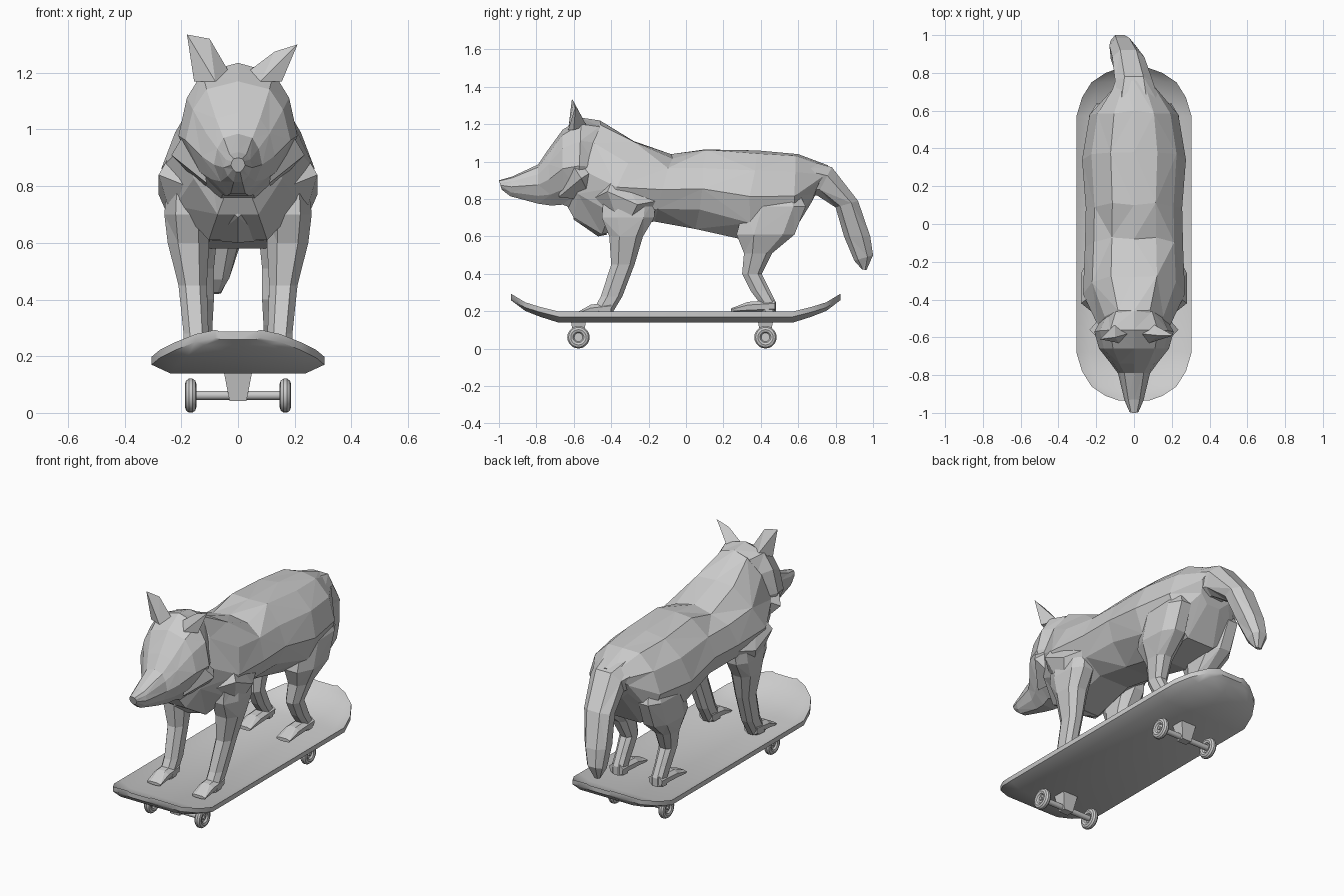
import bpy, bmesh, math, random
from mathutils import Vector, Matrix

random.seed(4)
if "Cube" in bpy.data.objects:
    bpy.data.objects.remove(bpy.data.objects["Cube"])

grey = bpy.data.materials.new("plain grey")
grey.use_nodes = True
grey.diffuse_color = (0.6, 0.6, 0.6, 1)
grey.node_tree.nodes["Principled BSDF"].inputs["Base Color"].default_value = (0.6, 0.6, 0.6, 1)


def finish(name, bm, smooth=False):
    bmesh.ops.recalc_face_normals(bm, faces=bm.faces)
    mesh = bpy.data.meshes.new(name)
    bm.to_mesh(mesh)
    bm.free()
    mesh.materials.append(grey)
    ob = bpy.data.objects.new(name, mesh)
    bpy.context.collection.objects.link(ob)
    if smooth:
        bpy.ops.object.select_all(action='DESELECT')
        ob.select_set(True)
        bpy.context.view_layer.objects.active = ob
        bpy.ops.object.shade_smooth_by_angle(angle=math.radians(35))
    return ob


def loft(name, rings, triangles=True, smooth=False):
    """Skin a list of closed point rings and cap both ends."""
    bm = bmesh.new()
    loops = [[bm.verts.new(p) for p in ring] for ring in rings]
    n = len(loops[0])
    for row, (a, b) in enumerate(zip(loops, loops[1:])):
        for i in range(n):
            j = (i + 1) % n
            quad = (a[i], a[j], b[j], b[i])
            if not triangles:
                bm.faces.new(quad)
            elif (i + row) % 2:
                bm.faces.new(quad[:3])
                bm.faces.new((quad[0], quad[2], quad[3]))
            else:
                bm.faces.new((quad[0], quad[1], quad[3]))
                bm.faces.new(quad[1:])
    bm.faces.new(loops[0])
    bm.faces.new(loops[-1])
    return finish(name, bm, smooth)


def hull(name, points):
    bm = bmesh.new()
    for p in points:
        bm.verts.new(p)
    bmesh.ops.convex_hull(bm, input=bm.verts)
    return finish(name, bm)


# Cross-sections: (sideways share, share of the way from first to second edge)
BODY = [(0, 0), (.45, .03), (.82, .22), (1, .5), (.82, .78), (.38, 1)]
HEAD = [(0, 0), (.6, .07), (.86, .25), (1, .52), (.72, .8), (.3, 1)]
LIMB = [(.5, 0), (1, .3), (.9, .8), (.4, 1)]


def ring(section, start, end, half_width, x=0, jitter=0):
    a, b = Vector((x, *start)), Vector((x, *end))
    right, left = [], []
    for u, t in section:
        p = a.lerp(b, t)
        if 0 < t < 1:
            p.y += random.uniform(-jitter, jitter)
            p.z += random.uniform(-jitter, jitter)
        right.append(p + Vector((u * half_width, 0, 0)))
        if u:
            left.append(p - Vector((u * half_width, 0, 0)))
    return right + left[::-1]


# Torso, from neck to rump
torso = [((-.62, 1.17), (-.64, .77), .12), ((-.46, 1.22), (-.60, .70), .19),
         ((-.28, 1.11), (-.45, .61), .27), ((-.08, 1.04), (-.17, .68), .26),
         ((.10, 1.065), (.05, .64), .255), ((.38, 1.06), (.32, .58), .275),
         ((.60, 1.04), (.56, .60), .235), ((.76, .98), (.67, .78), .115)]
loft("torso", [ring(BODY, *s, jitter=.015) for s in torso])

# Head and muzzle
head = [((-.46, 1.22), (-.50, .74), .16), ((-.56, 1.235), (-.58, .74), .21),
        ((-.66, 1.17), (-.66, .77), .185), ((-.74, 1.06), (-.72, .765), .13),
        ((-.79, .985), (-.79, .775), .085), ((-.93, .92), (-.94, .815), .05),
        ((-1.0, .90), (-.985, .85), .025)]
loft("head", [ring(HEAD, *s) for s in head])

# Tail, drooping to one side
tail = [((.60, 1.02), (.62, .82), .15, 0), ((.78, .97), (.70, .82), .10, 0),
        ((.92, .79), (.80, .755), .085, -.03), ((.985, .60), (.845, .60), .07, -.06),
        ((1.0, .50), (.90, .47), .05, -.075), ((.965, .42), (.94, .425), .02, -.08)]
loft("tail", [ring(LIMB, *s) for s in tail])

# Leg rows: height, front, back, half width, sideways centre
FRONT_LEG = [(.82, -.44, -.16, .07, .18), (.70, -.45, -.17, .08, .18),
             (.60, -.41, -.23, .073, .175), (.45, -.40, -.275, .05, .16),
             (.28, -.455, -.34, .044, .148), (.18, -.51, -.40, .042, .148)]
HIND_LEG = [(.88, .38, .58, .05, .14), (.76, .31, .64, .08, .165),
            (.61, .27, .58, .085, .16), (.51, .31, .46, .06, .145),
            (.40, .30, .405, .045, .13), (.31, .345, .45, .04, .13),
            (.25, .39, .48, .04, .13), (.20, .40, .48, .042, .13)]
# Paw rows: length position, top height, sole height
FRONT_PAW = [(-.585, .192, .175), (-.51, .235, .175), (-.40, .25, .18)]
HIND_PAW = [(.24, .215, .195), (.33, .25, .195), (.475, .26, .20)]

for side, word in ((1, "left"), (-1, "right")):
    for part, rows, paw in (("front", FRONT_LEG, FRONT_PAW), ("hind", HIND_LEG, HIND_PAW)):
        loft(f"{word}_{part}_leg",
             [ring(LIMB, (y0, z), (y1, z), w, side * x) for z, y0, y1, w, x in rows])
        x = side * rows[-1][4]
        loft(f"{word}_{part}_paw",
             [ring(LIMB, (y, top), (y, sole), .045, x) for y, top, sole in paw])

    # Broad ears, with the left one turned further out
    if side > 0:
        tips = [(.21, -.59, 1.30), (.13, -.59, 1.275)]
    else:
        tips = [(.18, -.61, 1.335), (.10, -.60, 1.32)]
    ear = tips + [(.03, -.58, 1.20), (.155, -.60, 1.17), (.10, -.53, 1.19), (.08, -.63, 1.17)]
    hull(f"{word}_ear", [(side * x, y, z) for x, y, z in ear])

    # Cheek fur and shoulder
    cheek = [(.235, -.56, .91), (.15, -.65, 1.05), (.11, -.68, .81), (.14, -.45, .98), (.12, -.5, .79)]
    hull(f"{word}_cheek_fur", [(side * x, y, z) for x, y, z in cheek])
    shoulder = [(.28, -.42, .84), (.28, -.26, .77), (.18, -.50, .80), (.2, -.36, .98),
                (.21, -.34, .61), (.2, -.10, .80)]
    hull(f"{word}_shoulder", [(side * x, y, z) for x, y, z in shoulder])

# Chest fur
hull("chest_fur", [(0, -.60, .69), (-.12, -.58, .78), (.12, -.58, .78), (0, -.62, .8),
                   (-.1, -.42, .61), (.1, -.42, .61), (0, -.47, .60)])

# Board: dished deck with both ends turned up
stations = [(-.935, .08, .095), (-.91, .15, .08), (-.86, .225, .05), (-.78, .275, .025),
            (-.68, .305, 0)]
stations += [(-.11 - y, w, rise) for y, w, rise in reversed(stations)]
deck = []
for y, w, rise in stations:
    dish = .031 * (1 - rise / .12)
    lower = [(u * w, y, .17 + rise - dish * (abs(u) < 1)) for u in (-1, -.78, 0, .78, 1)]
    deck.append(lower + [(x, yy, z + .028) for x, yy, z in reversed(lower)])
loft("deck", deck, triangles=False, smooth=True)


def cylinder(name, radius, depth, centre):
    bm = bmesh.new()
    bmesh.ops.create_cone(bm, cap_ends=True, segments=16, radius1=radius, radius2=radius,
                          depth=depth, matrix=Matrix.Translation(centre) @ Matrix.Rotation(math.pi / 2, 4, 'Y'))
    return finish(name, bm, True)


def wheel(name, centre):
    # Rounded tyre spun around the axle
    bm = bmesh.new()
    verts = [bm.verts.new((.02 * math.cos(a), 0, .041 + .02 * math.sin(a)))
             for a in (i * math.tau / 10 for i in range(10))]
    edges = [bm.edges.new((verts[i], verts[(i + 1) % 10])) for i in range(10)]
    bmesh.ops.spin(bm, geom=verts + edges, cent=(0, 0, 0), axis=(1, 0, 0),
                   angle=math.tau, steps=20)
    bmesh.ops.remove_doubles(bm, verts=bm.verts, dist=.0005)
    bmesh.ops.translate(bm, verts=bm.verts, vec=centre)
    return finish(name, bm, True)


# Trucks and wheels
for part, y in (("front", -.575), ("rear", .425)):
    hull(f"{part}_truck", [(sx * w, y + sy * d, z) for w, d, z in
                           ((.05, .04, .145), (.04, .033, .12), (.03, .022, .042))
                           for sx in (1, -1) for sy in (1, -1)])
    cylinder(f"{part}_axle", .016, .32, (0, y, .062))
    for side, word in ((1, "left"), (-1, "right")):
        wheel(f"{part}_{word}_wheel", (side * .167, y, .061))
        cylinder(f"{part}_{word}_hub", .026, .014, (side * .167, y, .061))
        cylinder(f"{part}_{word}_axle_nut", .01, .03, (side * .167, y, .061))
